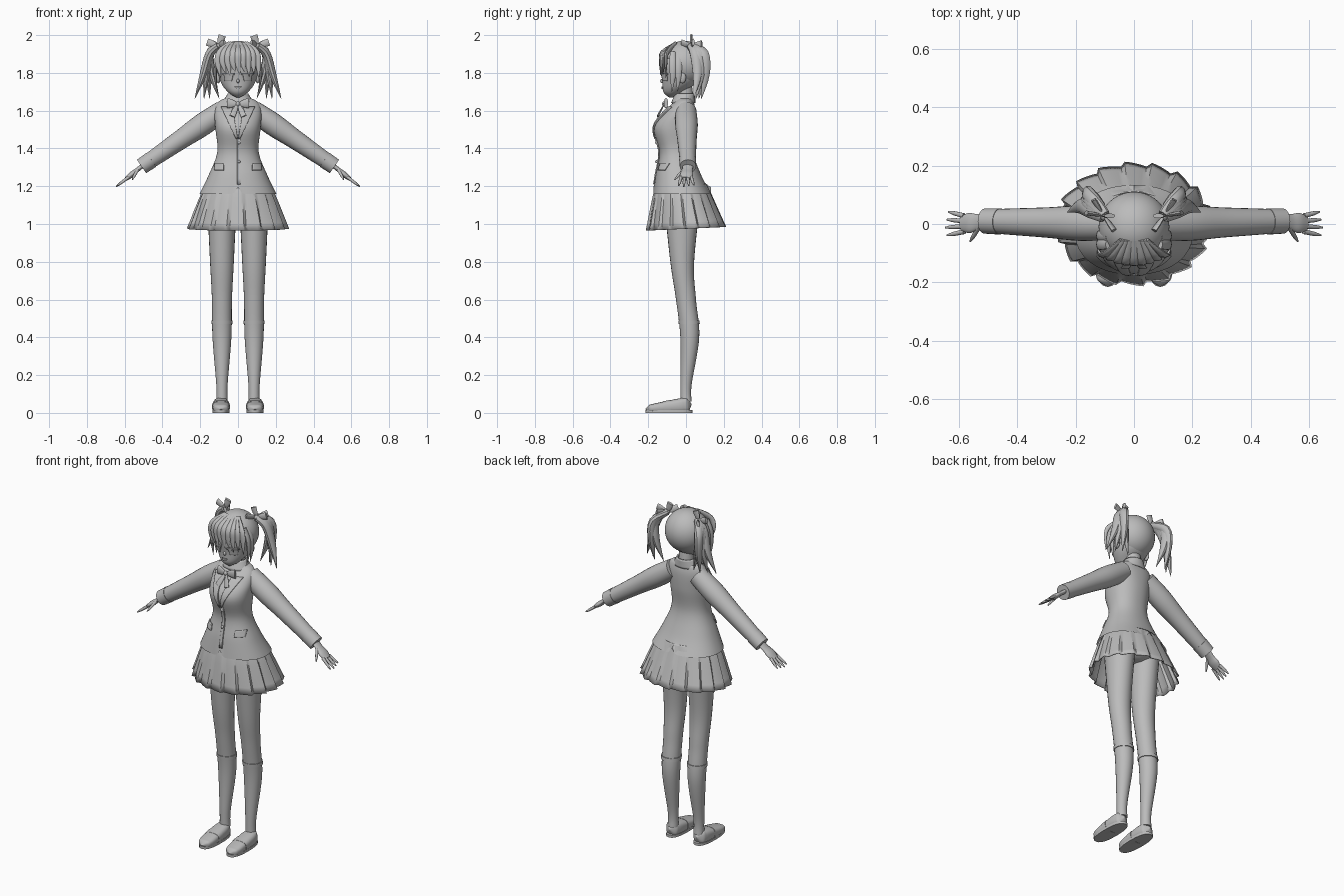
import bpy, bmesh, math
from mathutils import Vector
from mathutils.bvhtree import BVHTree

if "Cube" in bpy.data.objects:
    bpy.data.objects.remove(bpy.data.objects["Cube"], do_unlink=True)

shade = (.5, .5, .5, 1)
grey = bpy.data.materials.new("plain_grey")
grey.use_nodes = True
grey.diffuse_color = shade
grey.node_tree.nodes["Principled BSDF"].inputs["Base Color"].default_value = shade
up, side, back = Vector((0, 0, 1)), Vector((1, 0, 0)), Vector((0, 1, 0))
parts = []


def build(name, verts, faces, mirror=False, thickness=0):
    """Make one object, optionally thickened and mirrored across x = 0."""
    mesh = bpy.data.meshes.new(name)
    mesh.from_pydata(verts, [], faces)
    bm = bmesh.new()
    bm.from_mesh(mesh)
    bmesh.ops.recalc_face_normals(bm, faces=bm.faces)
    bm.to_mesh(mesh)
    bm.free()
    mesh.materials.append(grey)
    obj = bpy.data.objects.new(name, mesh)
    bpy.context.collection.objects.link(obj)
    if thickness:
        solid = obj.modifiers.new("thickness", "SOLIDIFY")
        solid.thickness, solid.offset = thickness, 0
    if mirror:
        obj.modifiers.new("mirror", "MIRROR").use_mirror_merge = False
    parts.append(obj)
    return obj


def refine(rows, steps):
    """Smooth interpolation through the given sections."""
    result = []
    last = len(rows) - 1
    for i in range(last):
        before, here, there, after = (rows[min(max(j, 0), last)] for j in range(i - 1, i + 3))
        for step in range(steps):
            t = step / steps
            result.append([q + t * (r - p + t * (2*p - 5*q + 4*r - s + t * (3*q - p - 3*r + s))) / 2
                           for p, q, r, s in zip(before, here, there, after)])
    return result + [list(rows[last])]


def loft(name, rows, sides=24, steps=4, flat=False, ref=back, power=1, caps=True,
         warp=None, pleat=None, mirror=False, thickness=0):
    """Skin elliptical sections (x, y, z, radius, depth) along a path."""
    rows = refine(rows, steps)
    centres = [Vector(row[:3]) for row in rows]
    last = len(rows) - 1
    verts = []
    for i, (centre, row) in enumerate(zip(centres, rows)):
        tangent = up if flat else (centres[min(i + 1, last)] - centres[max(i - 1, 0)]).normalized()
        v = (ref - tangent * ref.dot(tangent)).normalized()
        u = v.cross(tangent)
        for k in range(sides):
            angle = math.tau * k / sides
            scale = pleat(k, i / last) if pleat else 1
            point = centre.copy()
            for axis, wave, radius in ((u, math.cos(angle), row[3]), (v, math.sin(angle), row[4])):
                point += axis * scale * max(radius, .001) * math.copysign(abs(wave) ** power, wave)
            verts.append(warp(point) if warp else point)
    faces = [(i * sides + k, i * sides + (k + 1) % sides,
              (i + 1) * sides + (k + 1) % sides, (i + 1) * sides + k)
             for i in range(last) for k in range(sides)]
    if caps:
        faces += [tuple(range(sides)), tuple(range(last * sides, len(verts)))]
    return build(name, verts, faces, mirror, thickness)


def stack(name, rows, x=0, **options):
    """Upright form from level sections (z, y, width) or (z, y, width, depth)."""
    return loft(name, [(x, row[1], row[0], row[2], row[-1]) for row in rows], flat=True, **options)


def limb(name, start, end, radii, depth=1, **options):
    """Straight tube with evenly spaced radii."""
    start, end = Vector(start), Vector(end)
    rows = [(*start.lerp(end, i / (len(radii) - 1)), r, r * depth) for i, r in enumerate(radii)]
    return loft(name, rows, **options)


def lock(name, path, width, depth, mirror=True):
    """Curved strand of hair, tapered to a point."""
    rows = []
    for i, point in enumerate(path):
        taper = math.sin(math.pi * (i + 1) / len(path)) ** .6 if i < len(path) - 1 else .05
        rows.append((*point, width * taper, depth * taper))
    return loft(name, rows, sides=10, mirror=mirror)


def ball(name, centre, size, rings=16, **options):
    rows = []
    for i in range(rings + 1):
        angle = math.pi * i / rings
        rows.append((centre[2] - size[2] * math.cos(angle), centre[1],
                     size[0] * math.sin(angle), size[1] * math.sin(angle)))
    return stack(name, rows, x=centre[0], steps=1, **options)


def plate(name, target, top, bottom, widths, mirror=True, lift=.003, cuts=8):
    """Tapered strip, given in x and z, laid on the front of a part."""
    tree = BVHTree.FromPolygons([v.co for v in target.data.vertices],
                                [tuple(p.vertices) for p in target.data.polygons])
    verts = []
    for i in range(cuts + 1):
        x, z = Vector(top).lerp(Vector(bottom), i / cuts)
        width = widths[0] + (widths[1] - widths[0]) * i / cuts
        for j in range(cuts + 1):
            aim = side * (x + width * (j / cuts - .5)) + up * z - back
            hit = tree.ray_cast(aim, back)[0] or tree.find_nearest(aim)[0]
            verts.append(hit - back * lift)
    row = cuts + 1
    faces = [(i * row + j, i * row + j + 1, (i + 1) * row + j + 1, (i + 1) * row + j)
             for i in range(cuts) for j in range(cuts)]
    return build(name, verts, faces, mirror, thickness=.007)


# Legs, socks and hips
leg_x = .085
stack("legs", [(.06, 0, .03), (.15, 0, .03), (.4, .02, .05), (.6, 0, .053), (.8, -.02, .063), (1.15, -.02, .08, .1)],
      x=leg_x, steps=8, mirror=True)
stack("sock_cuffs", [(.47, .017, .056), (.49, .015, .056)], x=leg_x, steps=1, mirror=True)
stack("hips", [(1.06, -.01, .05), (1.1, -.01, .13, .11), (1.2, -.02, .15, .12)])


# Shoes, swept from heel to toe
def shoe_section(t, swell=1):
    height = .09 - .05 * t
    bulge = max(0, 1 - abs(2 * t - 1) ** 4) ** .5
    return leg_x + .005, .03 - .245 * t, height / 2, .045 * bulge * swell, height / 2 * bulge ** .5 * swell


loft("shoes", [shoe_section(i / 12) for i in range(13)], ref=up, power=.7, mirror=True)
loft("shoe_straps", [shoe_section(t, 1.05) for t in (.45, .6)], ref=up, power=.7, mirror=True)
stack("shoe_soles", [(0, -.09, .045, .125), (.015, -.09, .045, .125)], x=leg_x + .005, steps=1, power=.8, mirror=True)

# Pleated skirt, open below
fold = 6
stack("skirt", [(1.21, -.02, .15, .13), (1.16, -.02, .19, .15), (.975, 0, .26, .205)], sides=18 * fold,
      caps=False, thickness=.004,
      pleat=lambda k, t: 1 + .075 * t * (k % fold / (fold - 1) - .5),
      warp=lambda p: p + up * .2 * p.y * (1.21 - p.z))


# Jacket with a notch in the hem at front and back
def notch(p):
    fade = max(0, 1.21 - p.z)
    return p + up * fade * .7 * math.exp(-(p.x / .014) ** 2)


jacket = stack("jacket", [(1.16, -.02, .203, .153), (1.26, -.04, .155, .12), (1.38, -.05, .11, .09),
                          (1.51, -.06, .12, .11), (1.6, -.03, .124, .08), (1.65, -.01, .1, .05), (1.67, -.01, .05, .04)],
               sides=96, steps=6, caps=False, power=.9, warp=notch)
plate("lapels", jacket, (.06, 1.62), (.005, 1.45), (.06, .01), lift=.005)
plate("pocket_flaps", jacket, (.1, 1.32), (.1, 1.285), (.045, .05), lift=.005)
plate("front_closure", jacket, (.005, 1.45), (.005, 1.21), (.018, .018), mirror=False)
for z in (1.33, 1.43):
    ball("button", (.005, -.155, z), (.008, .008, .008))
stack("jacket_collar", [(1.64, -.015, .08, .06), (1.69, -.005, .05)], caps=False, thickness=.008)

# Neck and neck bow
stack("neck", [(1.62, 0, .045), (1.75, -.01, .04)])
ball("neck_bow_knot", (0, -.115, 1.635), (.012, .012, .014))
limb("neck_bow_loops", (0, -.114, 1.635), (.056, -.106, 1.64), (.008, .02, .027), depth=.4, mirror=True)
limb("neck_bow_tails", (.005, -.118, 1.63), (.03, -.15, 1.57), (.007, .014, .015), depth=.3, mirror=True)

# Sleeves, cuffs and hands
shoulder, wrist, knuckles = Vector((.08, 0, 1.6)), Vector((.51, .01, 1.305)), Vector((.59, 0, 1.24))
limb("sleeves", shoulder, wrist, (.055, .06, .052, .046, .04), mirror=True)
limb("sleeve_cuffs", shoulder.lerp(wrist, .88), wrist, (.045, .043), mirror=True)
limb("palms", wrist, knuckles, (.012, .012, .015, .011), depth=2.3, mirror=True)
fingertip = (.009, .008, .007, .003)
for i, name in enumerate(("index", "middle", "ring", "little")):
    spread = back * (.018 * i - .026)
    reach = Vector((.055, 0, -.042)) * (1 - .1 * abs(i - 1))
    limb(name + "_fingers", knuckles - reach * .2 + spread, knuckles + reach + spread * 1.5,
         fingertip, sides=10, mirror=True)
limb("thumbs", (.53, -.01, 1.29), (.56, -.06, 1.235), fingertip, sides=10, mirror=True)

# Head and face
head = stack("head", [(1.67, -.08, .01), (1.7, -.065, .055), (1.76, -.03, .095), (1.86, -.02, .11), (1.95, -.01, .04)],
             sides=40, steps=6)
plate("eyes", head, (.05, 1.795), (.05, 1.757), (.05, .035))
plate("eyelids", head, (.05, 1.8), (.05, 1.79), (.06, .06), lift=.005)
plate("mouth", head, (0, 1.727), (0, 1.714), (.035, .015), mirror=False)
ball("nose", (0, -.125, 1.757), (.008, .012, .011))
ball("ears", (.104, -.02, 1.775), (.012, .02, .03), mirror=True)

# Hair cap with the face side cut away
cap = ball("hair_cap", (0, -.01, 1.847), (.121, .12, .123), sides=40, rings=30)
bm = bmesh.new()
bm.from_mesh(cap.data)
middles = {f: f.calc_center_median() for f in bm.faces}
bmesh.ops.delete(bm, geom=[f for f, m in middles.items() if m.y < -.035 and m.z < 1.87], context="FACES")
bm.to_mesh(cap.data)
bm.free()

# Fringe and side locks
for i in range(-4, 5):
    x = i / 40
    depth = -.012 - .123 * math.cos(x * 7)
    lock("fringe_lock", [(x * .4, -.055, 1.953), (x * .9, depth * .93, 1.91), (x * 1.06, depth, 1.855),
                         (x + .01, depth, 1.79 + .02 * (i % 2) - .2 * abs(x))], .021, .01, mirror=False)
for y in (-.07, -.04):
    lock("side_locks", [(.09, y, 1.91), (.115, y, 1.85), (.12, y, 1.78), (.11, y - .005, 1.7)], .01, .019)

# Twin tails
knot = Vector((.103, .028, 1.943))
for i, x in enumerate((.228, .18, .1, .15)):
    y = .04 + .014 * i
    lock("twin_tail_locks", [knot, (.15, y + .01, 1.9), (.1 + x * .37, y + .02, 1.79), (x, y, 1.665)], .023, .03)

# Hair bows
ball("hair_bow_knots", knot, (.014, .016, .014), mirror=True)
for tip in ((-.02, 0, .055), (.06, .01, .02), (-.035, -.05, .015), (.035, .055, .01)):
    limb("hair_bow_loops", knot, knot + Vector(tip), (.007, .017, .02), depth=.4, sides=10, mirror=True)

# Smooth shading with sharp creases
bpy.ops.object.select_all(action="DESELECT")
for obj in parts:
    obj.select_set(True)
bpy.context.view_layer.objects.active = parts[0]
bpy.ops.object.shade_smooth_by_angle(angle=math.radians(40))
